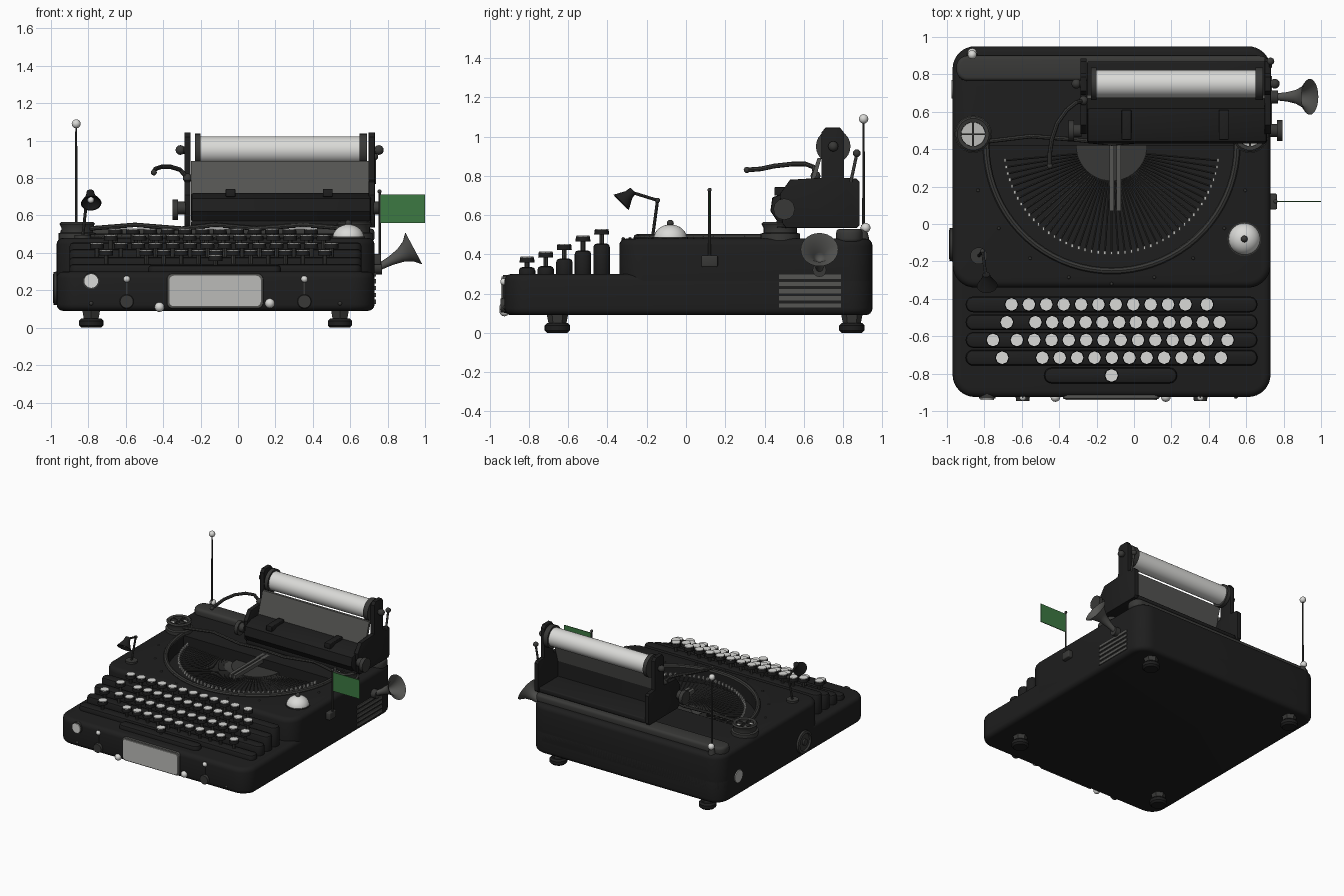
import bpy, bmesh, math
from mathutils import Vector, Matrix

if "Cube" in bpy.data.objects:
    bpy.data.objects.remove(bpy.data.objects["Cube"])


def material(name, rgb):
    m = bpy.data.materials.new(name)
    m.diffuse_color = (*rgb, 1)
    m.use_nodes = True
    m.node_tree.nodes["Principled BSDF"].inputs["Base Color"].default_value = m.diffuse_color
    return m


BLACK = material("black enamel", (0.013, 0.013, 0.013))
DARK = material("dark metal", (0.04, 0.04, 0.038))
GREY = material("grey metal", (0.09, 0.09, 0.085))
PLATE = material("pale plate", (0.5, 0.5, 0.48))
WHITE = material("polished white", (0.7, 0.7, 0.68))
GREEN = material("green cloth", (0.045, 0.19, 0.055))
CX = -0.12  # centre line of the case


class Part:
    """Collects primitives into one named object of one colour."""
    def __init__(self, name, mat):
        self.name, self.mat, self.bm = name, mat, bmesh.new()

    def merge(self, b):
        me = bpy.data.meshes.new("tmp")
        bmesh.ops.recalc_face_normals(b, faces=b.faces)
        b.to_mesh(me)
        self.bm.from_mesh(me)
        b.free()
        bpy.data.meshes.remove(me)
        return self

    def prism(self, pts, axis, lo, hi, bevel=0, seg=2):
        """Extrude a flat outline along x, y or z, rounding the rim edges."""
        put = {'x': lambda a, c: (lo, a, c), 'y': lambda a, c: (a, lo, c), 'z': lambda a, c: (a, c, lo)}[axis]
        b = bmesh.new()
        f = b.faces.new([b.verts.new(put(*p)) for p in pts])
        r = bmesh.ops.extrude_face_region(b, geom=[f])
        d = Vector([hi - lo if k == axis else 0 for k in 'xyz'])
        bmesh.ops.translate(b, vec=d, verts=[v for v in r['geom'] if isinstance(v, bmesh.types.BMVert)])
        if bevel:
            i = 'xyz'.index(axis)
            rim = [e for e in b.edges if abs(e.verts[0].co[i] - e.verts[1].co[i]) < 1e-6]
            bmesh.ops.bevel(b, geom=rim, offset=bevel, segments=seg, profile=0.5, affect='EDGES', clamp_overlap=True)
        return self.merge(b)

    def box(self, x0, x1, y0, y1, z0, z1, bevel=0):
        b = bmesh.new()
        bmesh.ops.create_cube(b, size=1)
        for v in b.verts:
            v.co = [(lo + hi) / 2 + c * (hi - lo) for c, lo, hi in zip(v.co, (x0, y0, z0), (x1, y1, z1))]
        if bevel:
            bmesh.ops.bevel(b, geom=b.edges[:], offset=bevel, segments=3, profile=0.5, affect='EDGES')
        return self.merge(b)

    def rod(self, p, q, r, r2=None, n=16):
        p, q = Vector(p), Vector(q)
        b = bmesh.new()
        m = Matrix.Translation((p + q) / 2) @ (q - p).to_track_quat('Z', 'Y').to_matrix().to_4x4()
        bmesh.ops.create_cone(b, cap_ends=True, segments=n, radius1=r, radius2=r if r2 is None else r2,
                              depth=(q - p).length, matrix=m)
        return self.merge(b)

    def ball(self, c, r, n=16):
        b = bmesh.new()
        bmesh.ops.create_uvsphere(b, u_segments=n, v_segments=n // 2, radius=r, matrix=Matrix.Translation(c))
        return self.merge(b)

    def lathe(self, base, direction, profile, n=24):
        """Spin (radius, height) points around an axis."""
        b = bmesh.new()
        vs = [b.verts.new((r, 0, h)) for r, h in profile]
        es = [b.edges.new(e) for e in zip(vs, vs[1:])]
        bmesh.ops.spin(b, geom=vs + es, cent=(0, 0, 0), axis=(0, 0, 1), angle=2 * math.pi, steps=n)
        bmesh.ops.remove_doubles(b, verts=b.verts, dist=1e-5)
        q = Vector(direction).to_track_quat('Z', 'Y').to_matrix().to_4x4()
        bmesh.ops.transform(b, matrix=Matrix.Translation(base) @ q, verts=b.verts)
        return self.merge(b)

    def tube(self, pts, r, n=8):
        for p, q in zip(pts, pts[1:]):
            self.rod(p, q, r, n=n)
            self.ball(q, r, n)
        return self

    def done(self):
        me = bpy.data.meshes.new(self.name)
        self.bm.to_mesh(me)
        self.bm.free()
        me.materials.append(self.mat)
        ob = bpy.data.objects.new(self.name, me)
        bpy.context.collection.objects.link(ob)
        return ob


def rounded(a0, a1, c0, c1, r, n=8):
    pts = []
    for k, (a, c) in enumerate([(a1 - r, c1 - r), (a0 + r, c1 - r), (a0 + r, c0 + r), (a1 - r, c0 + r)]):
        for i in range(n + 1):
            t = math.pi / 2 * (k + i / n)
            pts.append((a + r * math.cos(t), c + r * math.sin(t)))
    return pts


def arc(r, a0, a1, n, cy=0.42):
    return [(CX + r * math.cos(math.radians(a0 + (a1 - a0) * i / n)),
             cy + r * math.sin(math.radians(a0 + (a1 - a0) * i / n))) for i in range(n + 1)]


# Case: low front deck and raised rear with a half-round type basket opening
Part("lower_case", BLACK).prism(rounded(-0.97, 0.73, -0.925, 0.95, 0.12), 'z', 0.09, 0.3, 0.035, 4).done()
upper = Part("upper_case", BLACK).prism(rounded(-0.97, 0.73, -0.34, 0.95, 0.12), 'z', 0.16, 0.48, 0.035, 4).done()
cutter = Part("basket_cutter", BLACK).prism(arc(0.66, 180, 360, 48), 'z', 0.37, 0.6).done()
mod = upper.modifiers.new("basket", 'BOOLEAN')
mod.object, mod.operation, mod.solver = cutter, 'DIFFERENCE', 'EXACT'
bpy.context.view_layer.objects.active = upper
bpy.ops.object.modifier_apply(modifier="basket")
bpy.data.objects.remove(cutter)

# Basket rim, fan of type bars and centre guide
Part("basket_rim", DARK).tube([(x, y, 0.485) for x, y in arc(0.67, 176, 364, 40)], 0.018).done()
bars, tips = Part("type_bars", DARK), Part("type_tips", PLATE)
inner, outer = arc(0.16, 188, 352, 46, 0.4), arc(0.575, 188, 352, 46, 0.42)
for (x, y), (u, v) in zip(inner, outer):
    bars.rod((x, y, 0.40), (u, v, 0.455), 0.005, n=4)
    tips.box(u - 0.006, u + 0.006, v - 0.009, v + 0.009, 0.45, 0.472)
bars.done()
tips.done()
guide = Part("centre_guide", GREY)
for x in (-0.118, -0.082):
    guide.box(x - 0.012, x + 0.012, 0.07, 0.5, 0.45, 0.48)
guide.done()
Part("type_segment", DARK).prism(arc(0.19, 180, 360, 20), 'z', 0.37, 0.41).done()

# Ribbon wires
Part("ribbon_wires", DARK).tube([(-0.8, 0.44, 0.53), (-0.55, 0.47, 0.55), (-0.3, 0.45, 0.53), (CX, 0.43, 0.55),
                                 (0.1, 0.45, 0.53), (0.35, 0.47, 0.55), (0.58, 0.44, 0.53)], 0.012).done()

# Keyboard: stepped row bars, stems, caps and white tops
rows = [(-0.43, 0.525, -0.9, 0.66, [-0.655 + 0.093 * i for i in range(11)] + [0.39]),
        (-0.525, 0.49, -0.9, 0.66, [-0.68] + [-0.527 + 0.0895 * i for i in range(12)]),
        (-0.62, 0.448, -0.9, 0.66, [-0.754] + [-0.626 + 0.0925 * i for i in range(12)] + [0.5]),
        (-0.715, 0.41, -0.9, 0.66, [-0.705] + [-0.49 + 0.093 * i for i in range(10)] + [0.465]),
        (-0.81, 0.383, -0.48, 0.23, [CX])]
bank, stems = Part("key_row_bars", BLACK), Part("key_stems", DARK)
caps, tops = Part("key_caps", BLACK), Part("key_tops", WHITE)
for y, z, x0, x1, xs in rows:
    top = z - 0.07 if x0 < -0.5 else 0.335
    bank.prism(rounded(x0, x1, y - 0.042, y + 0.042, 0.04, 5), 'z', 0.27, top, 0.018)
    for x in xs:
        stems.rod((x, y, top - 0.01), (x, y, z - 0.02), 0.012, n=8)
        caps.rod((x, y, z - 0.025), (x, y, z), 0.038, 0.036, 12)
        tops.rod((x, y, z - 0.002), (x, y, z + 0.005), 0.034, n=8)
for p in (bank, stems, caps, tops):
    p.done()

# Feet
feet, posts = Part("feet", BLACK), Part("foot_posts", DARK)
for x in (-0.785, 0.545):
    for y in (-0.655, 0.845):
        feet.lathe((x, y, 0), (0, 0, 1), [(0, 0), (0.052, 0), (0.065, 0.013), (0.065, 0.037), (0.052, 0.05), (0, 0.05)])
        posts.rod((x, y, 0.045), (x, y, 0.095), 0.045, 0.055, 6)
feet.done()
posts.done()

# Front panel: framed plate, gauge, buttons and knobs
Part("plate_frame", GREY).prism(rounded(-0.38, 0.135, 0.103, 0.29, 0.03), 'y', -0.935, -0.91, 0.006).done()
Part("front_plate", PLATE).prism(rounded(-0.367, 0.122, 0.115, 0.278, 0.025), 'y', -0.942, -0.93).done()
dots, knobs = Part("front_buttons", WHITE), Part("front_knobs", DARK)
dots.rod((-0.785, -0.915, 0.25), (-0.785, -0.94, 0.25), 0.037, n=20)
knobs.rod((-0.785, -0.91, 0.25), (-0.785, -0.933, 0.25), 0.044, n=20)
for x, z in ((-0.42, 0.11), (0.17, 0.13)):
    dots.ball((x, -0.925, z), 0.026)
for x in (-0.595, 0.355):
    dots.ball((x, -0.928, 0.26), 0.018)
    knobs.rod((x, -0.91, 0.14), (x, -0.945, 0.14), 0.04, 0.035)
    knobs.box(x - 0.004, x + 0.004, -0.93, -0.92, 0.15, 0.28)
for x in (-0.785, 0.545):
    knobs.ball((x, -0.923, 0.13), 0.011)
dots.done()
knobs.done()

# Spool covers with spokes, and the domed bell
spool, hub = Part("spool_covers", DARK), Part("spool_hubs", PLATE)
for x in (-0.86, 0.62):
    spool.lathe((x, 0.48, 0.47), (0, 0, 1), [(0.1, 0), (0.1, 0.035), (0.085, 0.04), (0.085, 0.065), (0.095, 0.085),
                                             (0.085, 0.095), (0.065, 0.09), (0.062, 0.03)])
    hub.rod((x, 0.48, 0.47), (x, 0.48, 0.54), 0.064, n=24)
    spool.box(x - 0.08, x + 0.08, 0.475, 0.485, 0.54, 0.56).box(x - 0.005, x + 0.005, 0.4, 0.56, 0.54, 0.56)
spool.done()
hub.done()
Part("bell_dome", WHITE).lathe((0.59, -0.08, 0.48), (0, 0, 1), [(0.085 * math.cos(t), 0.072 * math.sin(t))
                               for t in [math.pi / 16 * i for i in range(9)]]).done()
Part("bell_knob", DARK).ball((0.59, -0.08, 0.558), 0.018).rod((0.59, -0.08, 0.47), (0.59, -0.08, 0.487), 0.09, n=24).done()

# Rear rail and aerial
Part("rear_rail", DARK).prism(rounded(-0.95, 0.73, 0.765, 0.9, 0.06), 'z', 0.46, 0.53, 0.02, 3).done()
Part("aerial", DARK).rod((-0.865, 0.905, 0.48), (-0.865, 0.905, 1.08), 0.008, 0.005, 8).rod(
    (-0.865, 0.905, 0.47), (-0.865, 0.905, 0.55), 0.03, 0.012).done()
Part("aerial_tip", WHITE).ball((-0.865, 0.905, 1.09), 0.024).ball((-0.865, 0.915, 0.535), 0.025).done()

# Carriage: floor, front trough, end plates, paper panel, roller
Part("carriage_body", BLACK).box(-0.25, 0.71, 0.46, 0.87, 0.535, 0.575, 0.01).prism(
    [(0.47, 0.56), (0.63, 0.56), (0.63, 0.72), (0.52, 0.72), (0.44, 0.69), (0.43, 0.62)], 'x', -0.25, 0.71, 0.012).done()
ends = Part("carriage_ends", BLACK)
side = [(0.49, 0.56), (0.51, 0.535), (0.87, 0.535), (0.885, 0.55), (0.885, 0.77), (0.87, 0.785), (0.805, 0.79),
        (0.805, 1.02), (0.785, 1.045), (0.71, 1.045), (0.69, 1.02), (0.69, 0.79), (0.53, 0.78), (0.48, 0.71)]
for x in (-0.27, 0.715):
    ends.prism(side, 'x', x - 0.017, x + 0.017, 0.004)
ends.done()
Part("paper_panel", GREY).prism([(0.61, 0.7), (0.635, 0.7), (0.69, 0.89), (0.67, 0.89)], 'x', -0.25, 0.7).done()
Part("roller", WHITE).rod((-0.205, 0.75, 0.95), (0.655, 0.75, 0.95), 0.073, n=32).done()
rk = Part("roller_ends", DARK).rod((-0.23, 0.75, 0.95), (-0.2, 0.75, 0.95), 0.088, n=24)
rk.rod((0.65, 0.75, 0.95), (0.69, 0.75, 0.95), 0.088, n=24)
for x, d in ((-0.28, -1), (0.725, 1)):
    rk.rod((x, 0.75, 0.95), (x + 0.03 * d, 0.75, 0.95), 0.02).ball((x + 0.028 * d, 0.75, 0.95), 0.026)
    # winding knobs low on each end
    rk.rod((x, 0.5, 0.64), (x + 0.05 * d, 0.5, 0.64), 0.035).rod((x + 0.04 * d, 0.5, 0.63), (x + 0.07 * d, 0.5, 0.63), 0.055, n=12)
rk.rod((0.73, 0.84, 0.77), (0.73, 0.87, 0.91), 0.008).ball((0.73, 0.87, 0.915), 0.02)
rk.done()
clips = Part("carriage_clips", BLACK)
for x in (-0.04, 0.48):
    clips.box(x - 0.026, x + 0.026, 0.45, 0.61, 0.7, 0.742, 0.005)
clips.done()
Part("return_lever", DARK).ball((-0.27, 0.66, 0.8), 0.025).tube(
    [(-0.27, 0.66, 0.8), (-0.31, 0.65, 0.845), (-0.36, 0.61, 0.86), (-0.41, 0.54, 0.86), (-0.44, 0.45, 0.85),
     (-0.45, 0.38, 0.835), (-0.45, 0.31, 0.83)], 0.012).ball((-0.45, 0.31, 0.83), 0.016).done()

# Right side: vent slats, horn, flag
vents = Part("side_vents", GREY)
for i in range(5):
    vents.box(0.725, 0.737, 0.475, 0.79, 0.128 + 0.0365 * i, 0.15 + 0.0365 * i)
vents.done()
Part("horn", GREY).lathe((0.755, 0.68, 0.325), (0.88, 0, 0.47), [(0.0, 0), (0.018, 0), (0.025, 0.07), (0.038, 0.13),
     (0.06, 0.175), (0.092, 0.205), (0.096, 0.21), (0.055, 0.18), (0.028, 0.13), (0, 0.09)], 28).done()
Part("horn_bracket", DARK).rod((0.72, 0.68, 0.32), (0.77, 0.68, 0.32), 0.035).done()
Part("flag_pole", DARK).rod((0.757, 0.12, 0.35), (0.757, 0.12, 0.725), 0.007, n=8).ball((0.757, 0.12, 0.728), 0.011).box(
    0.72, 0.765, 0.078, 0.162, 0.335, 0.395, 0.008).done()
Part("flag", GREEN).box(0.762, 1.0, 0.117, 0.123, 0.56, 0.712).done()

# Left side: round dial and silver cap
Part("left_dial", DARK).lathe((-0.965, -0.11, 0.21), (-1, 0, 0), [(0.09, 0), (0.088, 0.02), (0.07, 0.025), (0.065, 0.012), (0, 0.012)]).rod(
    (-0.965, -0.11, 0.21), (-0.99, -0.11, 0.21), 0.025).done()
Part("left_cap", PLATE).rod((-0.96, 0.72, 0.25), (-0.977, 0.72, 0.25), 0.05, n=24).done()

# Little desk lamp
Part("lamp_arm", DARK).rod((-0.83, -0.17, 0.475), (-0.83, -0.17, 0.495), 0.045, n=20).tube(
    [(-0.83, -0.17, 0.49), (-0.81, -0.145, 0.675), (-0.79, -0.29, 0.72)], 0.008).ball((-0.81, -0.145, 0.675), 0.013).done()
Part("lamp_shade", BLACK).lathe((-0.79, -0.27, 0.725), (0.05, -0.6, -0.6), [(0, 0), (0.02, 0), (0.025, 0.03), (0.055, 0.085), (0.05, 0.085), (0, 0.04)]).done()
Part("lamp_bulb", WHITE).ball((-0.787, -0.312, 0.683), 0.018).done()

# Deck screws
screws = Part("deck_screws", DARK)
for x, y in arc(0.76, 200, 340, 8, 0.44):
    screws.ball((x, y, 0.478), 0.01, 8)
screws.done()

bpy.ops.object.select_all(action='SELECT')
bpy.ops.object.shade_smooth_by_angle(angle=math.radians(35))
